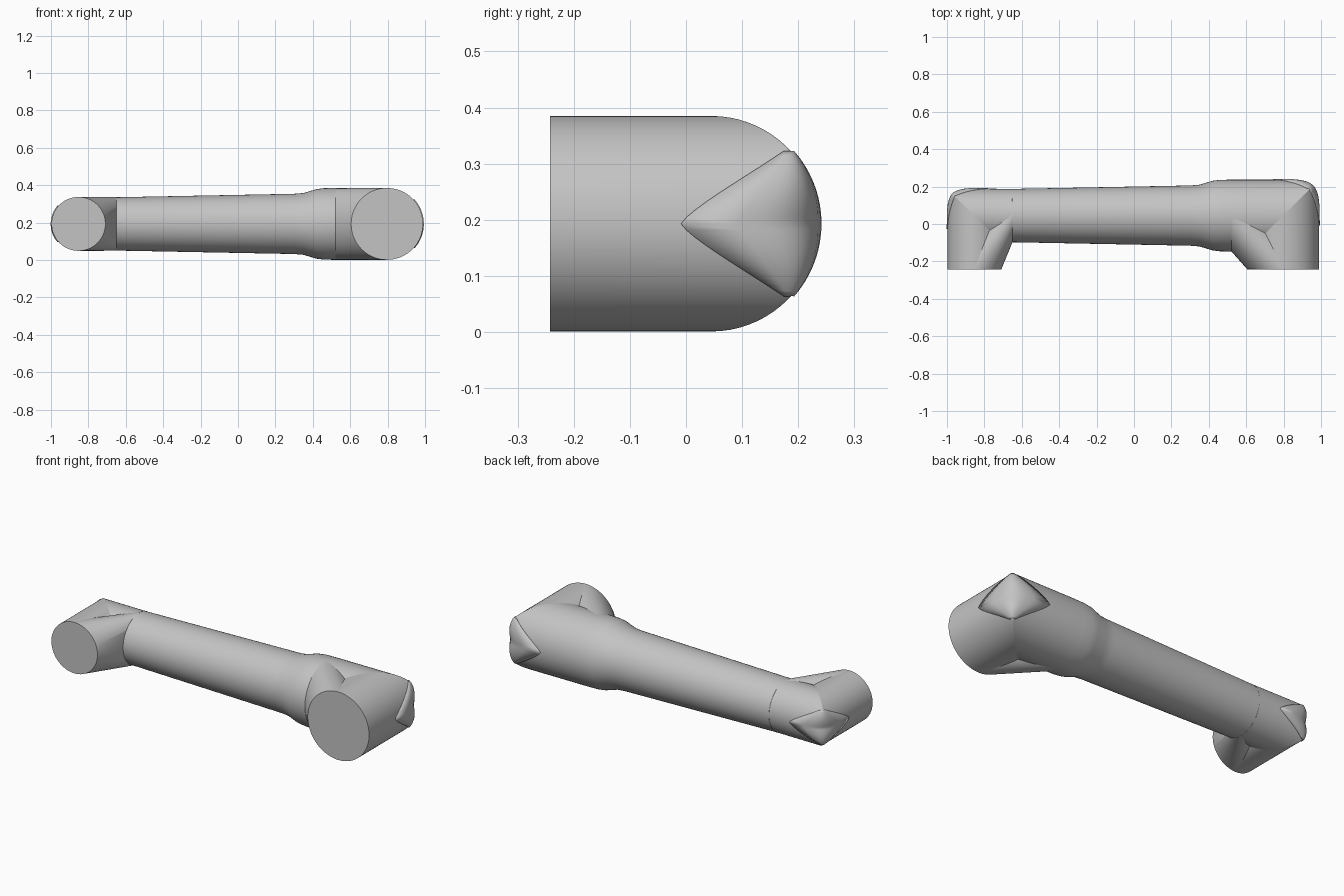
import bpy, bmesh, math

cube = bpy.data.objects.get("Cube")
if cube:
    bpy.data.objects.remove(cube, do_unlink=True)

grey = bpy.data.materials.new("light grey")
grey.use_nodes = True
colour = (0.55, 0.55, 0.55, 1)
grey.diffuse_color = colour
grey.node_tree.nodes["Principled BSDF"].inputs["Base Color"].default_value = colour

SIDES, STEPS = 72, 10
CY, CZ, FACE_Y = 0.045, 0.193, -0.242
# side, joint centre x, radius, elbow rounding, x where the gusset meets the tube
LEFT_END = (1, 0.797, 0.192, 0.24, 0.52)
RIGHT_END = (-1, 0.853, 0.144, 0.21, 0.65)


def finish(name, bm, angle=30):
    bmesh.ops.recalc_face_normals(bm, faces=bm.faces)
    mesh = bpy.data.meshes.new(name)
    bm.to_mesh(mesh)
    bm.free()
    mesh.materials.append(grey)
    obj = bpy.data.objects.new(name, mesh)
    bpy.context.collection.objects.link(obj)
    bpy.ops.object.select_all(action='DESELECT')
    obj.select_set(True)
    bpy.context.view_layer.objects.active = obj
    bpy.ops.object.shade_smooth_by_angle(angle=math.radians(angle))
    return obj


def elbow_path(end, a):
    """Line round the rounded mitre at angle a of the section, tube to joint."""
    side, cx, r, rounding, _ = end
    s, z = r * math.cos(a), r * math.sin(a)
    t = abs(z) / (0.68 * r)
    f = 0.006
    if s > 0 and t < 1:
        f += rounding * (1 - t ** 1.3)
    power = 2 / 4.2
    pts = []
    for i in range(STEPS + 1):
        u = math.pi / 2 * i / STEPS
        dx = f * (1 - math.sin(u) ** power)
        dy = f * (1 - max(0, math.cos(u)) ** power)
        pts.append((side * (cx + s - dx), CY + s - dy, CZ + z))
    return pts


def strip_faces(bm, rows, closed):
    n = len(rows)
    for i in range(n if closed else n - 1):
        p, q = rows[i], rows[(i + 1) % n]
        for j in range(len(p) - 1):
            bm.faces.new((p[j], p[j + 1], q[j + 1], q[j]))


# Link body: one skin from joint face, round both elbows, to joint face
tube = [(-0.65, 0.1425), (0.30, 0.161), (0.35, 0.165), (0.42, 0.186),
        (0.46, 0.191), (0.52, 0.192)]
bm = bmesh.new()
rows = []
for k in range(SIDES):
    a = 2 * math.pi * k / SIDES
    c, s = math.cos(a), math.sin(a)
    line = []
    for end in (RIGHT_END, LEFT_END):
        side, cx, r = end[:3]
        part = elbow_path(end, a) + [(side * (cx + r * c), FACE_Y, CZ + r * s)]
        if side < 0:
            part.reverse()
            part += [(x, CY + q * c, CZ + q * s) for x, q in tube]
        line += part
    rows.append([bm.verts.new(p) for p in line])
strip_faces(bm, rows, True)
bm.faces.new([row[0] for row in rows])
bm.faces.new([row[-1] for row in rows])
finish("link_body", bm)

for end, label in ((LEFT_END, "left"), (RIGHT_END, "right")):
    side, cx, r, _, cut = end
    # Gusset: hull between the joint face and the tube section
    bm = bmesh.new()
    for k in range(SIDES):
        a = 2 * math.pi * k / SIDES
        c, s = r * math.cos(a), r * math.sin(a)
        bm.verts.new((side * (cx + c), FACE_Y + 0.0005, CZ + s))
        bm.verts.new((side * cut, CY + c * 0.995, CZ + s * 0.995))
    bmesh.ops.convex_hull(bm, input=bm.verts)
    finish(label + "_gusset", bm)

    # Raised cap on the outside of the elbow
    bm = bmesh.new()
    limit = math.asin(0.66)
    rows = [[bm.verts.new(p) for p in elbow_path(end, limit * (i / 12 - 1))]
            for i in range(25)]
    strip_faces(bm, rows, False)
    cap = finish(label + "_elbow_cap", bm, 50)
    shell = cap.modifiers.new("thickness", 'SOLIDIFY')
    shell.thickness, shell.offset = 0.009, 0
